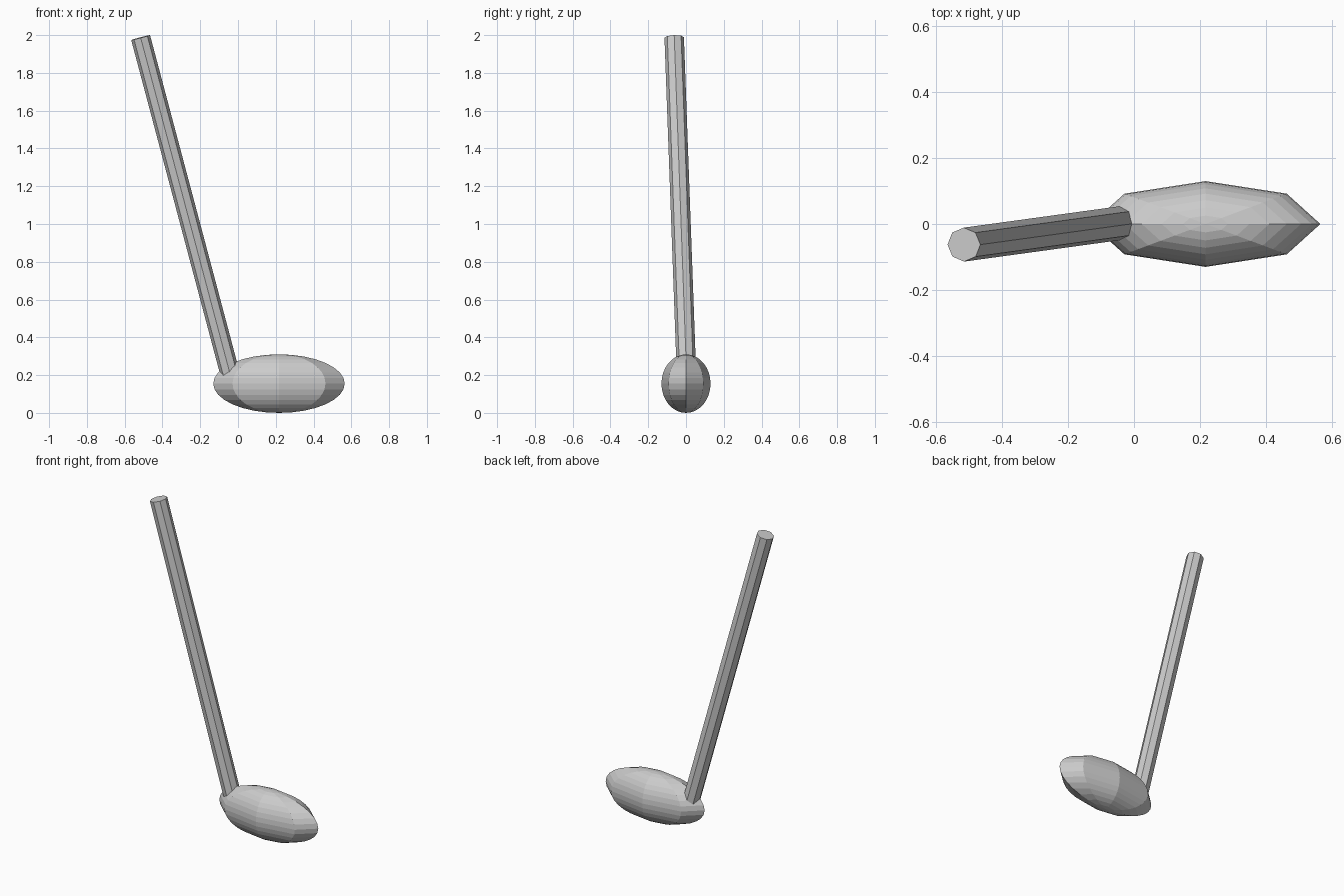
import bpy
from math import atan2, hypot
from mathutils import Vector

if "Cube" in bpy.data.objects:
    bpy.data.objects.remove(bpy.data.objects["Cube"])

# Club head: eight-sided stretched ball with fine rings
bpy.ops.mesh.primitive_uv_sphere_add(segments=8, ring_count=16, radius=1,
                                     location=(0.217, 0, 0.155))
head = bpy.context.object
head.name = "club_head"
head.scale = (0.348, 0.13, 0.155)

# Shaft: straight octagonal rod leaning left and slightly forward
top = Vector((-0.5155, -0.0625, 1.987))
bottom = Vector((-0.031, 0.004, 0.165))
axis = top - bottom
bpy.ops.mesh.primitive_cylinder_add(vertices=8, radius=0.0515, depth=axis.length,
                                    location=(top + bottom) / 2)
shaft = bpy.context.object
shaft.name = "shaft"
shaft.rotation_euler = (atan2(-axis.y, hypot(axis.x, axis.z)), atan2(axis.x, axis.z), 0)
